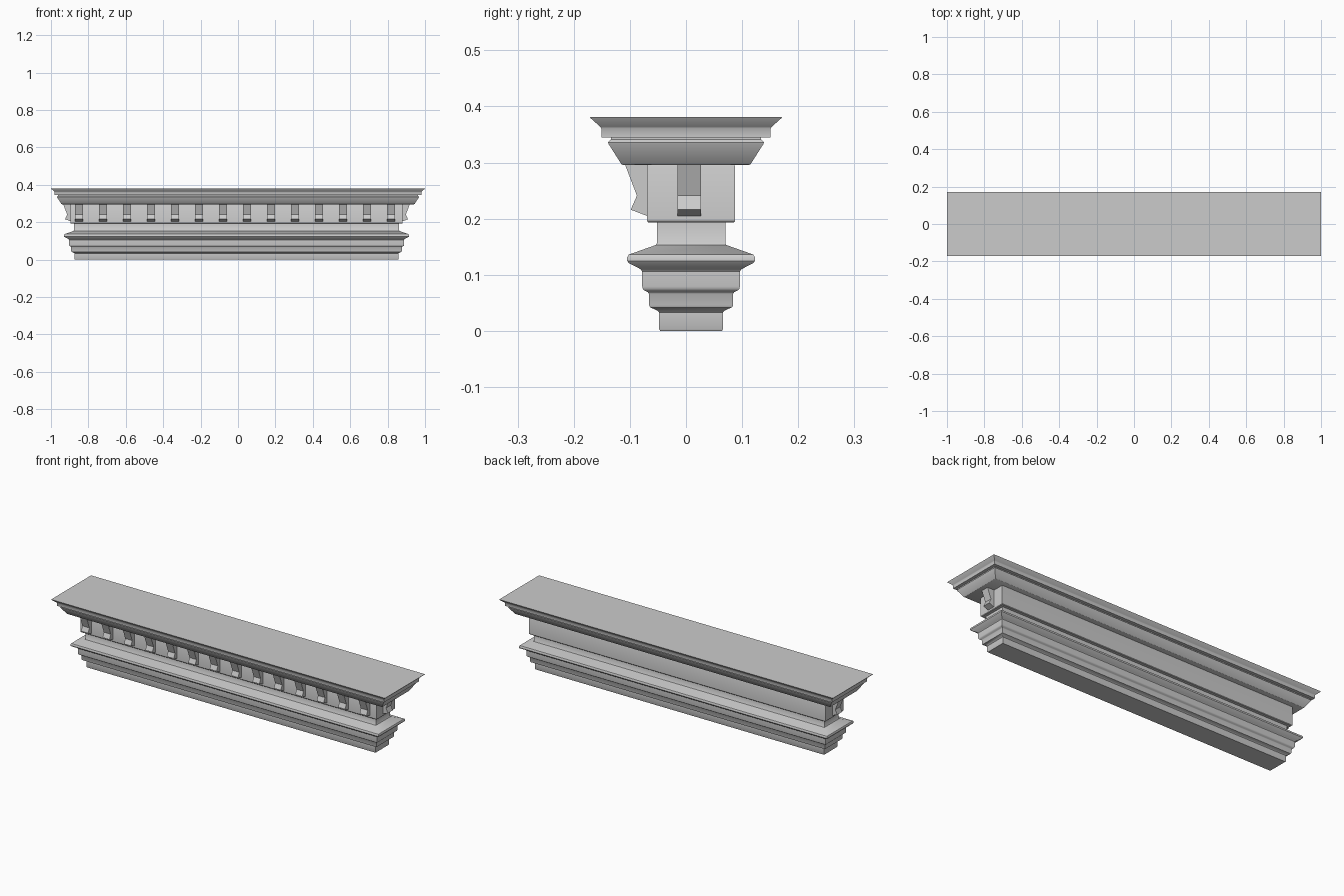
import bpy, math

if "Cube" in bpy.data.objects:
    bpy.data.objects.remove(bpy.data.objects["Cube"])

def make(name, verts, faces, smooth=True):
    me = bpy.data.meshes.new(name)
    me.from_pydata(verts, [], faces)
    me.update()
    ob = bpy.data.objects.new(name, me)
    bpy.context.collection.objects.link(ob)
    if smooth:
        bpy.ops.object.select_all(action='DESELECT')
        ob.select_set(True)
        bpy.context.view_layer.objects.active = ob
        bpy.ops.object.shade_smooth_by_angle(angle=math.radians(35))
    return ob

# Rectangular moulding: profile of (half depth, z), mitred round all four sides
def moulding(name, profile, extra, cx, cy):
    verts, faces = [], []
    for h, z in profile:
        for sx, sy in ((-1, -1), (1, -1), (1, 1), (-1, 1)):
            verts.append((cx + sx * (h + extra), cy + sy * h, z))
    n = len(profile)
    for i in range(n - 1):
        for k in range(4):
            a, b = i * 4 + k, i * 4 + (k + 1) % 4
            faces.append((a, b, b + 4, a + 4))
    faces.append((3, 2, 1, 0))
    faces.append(tuple(range(4 * n - 4, 4 * n)))
    return make(name, verts, faces)

CX, CY, EXTRA = -0.008, 0.009, 0.809

# Stepped base with flared drip ledge and neck
moulding("base_moulding", [
    (0.055, 0.0), (0.057, 0.003), (0.057, 0.033), (0.060, 0.036), (0.066, 0.039),
    (0.073, 0.042), (0.075, 0.046), (0.075, 0.066), (0.077, 0.069), (0.083, 0.072),
    (0.086, 0.075), (0.087, 0.079), (0.087, 0.106), (0.090, 0.110), (0.111, 0.121),
    (0.114, 0.125), (0.114, 0.131), (0.111, 0.136), (0.063, 0.153), (0.061, 0.156),
    (0.061, 0.194)], EXTRA, CX, CY)

# Plain frieze block behind the brackets
moulding("frieze_block", [
    (0.076, 0.193), (0.0785, 0.196), (0.0785, 0.293), (0.077, 0.296)], EXTRA, CX, CY)

# Overhanging crown
moulding("crown_moulding", [
    (0.113, 0.296), (0.115, 0.297), (0.138, 0.333), (0.139, 0.336), (0.134, 0.341),
    (0.134, 0.345), (0.151, 0.345), (0.151, 0.361), (0.153, 0.364), (0.170, 0.379),
    (0.171, 0.381)], 0.829, 0, 0)

# Bracket: side profile of (projection, z) extruded to width, turned to face a side
PROFILE = [(-0.005, 0.296), (0.039, 0.296), (0.018, 0.241), (0.029, 0.216), (-0.005, 0.203)]
W = 0.0208

def bracket(name, loc, rot):
    n = len(PROFILE)
    verts = [(s * W, -p, z) for s in (-1, 1) for p, z in PROFILE]
    faces = [tuple(reversed(range(n))), tuple(range(n, 2 * n))]
    faces += [(i, (i + 1) % n, n + (i + 1) % n, n + i) for i in range(n)]
    ob = make(name, verts, faces, False)
    ob.location = loc
    ob.rotation_euler.z = rot
    return ob

# Row along the front
for i in range(14):
    bracket(f"front_bracket_{i + 1}", (-0.850 + i * 0.1283, CY - 0.0785, 0), 0)

# One at each end
bracket("right_bracket", (CX + 0.8875, 0.006, 0), math.pi / 2)
bracket("left_bracket", (CX - 0.8875, 0.006, 0), -math.pi / 2)
